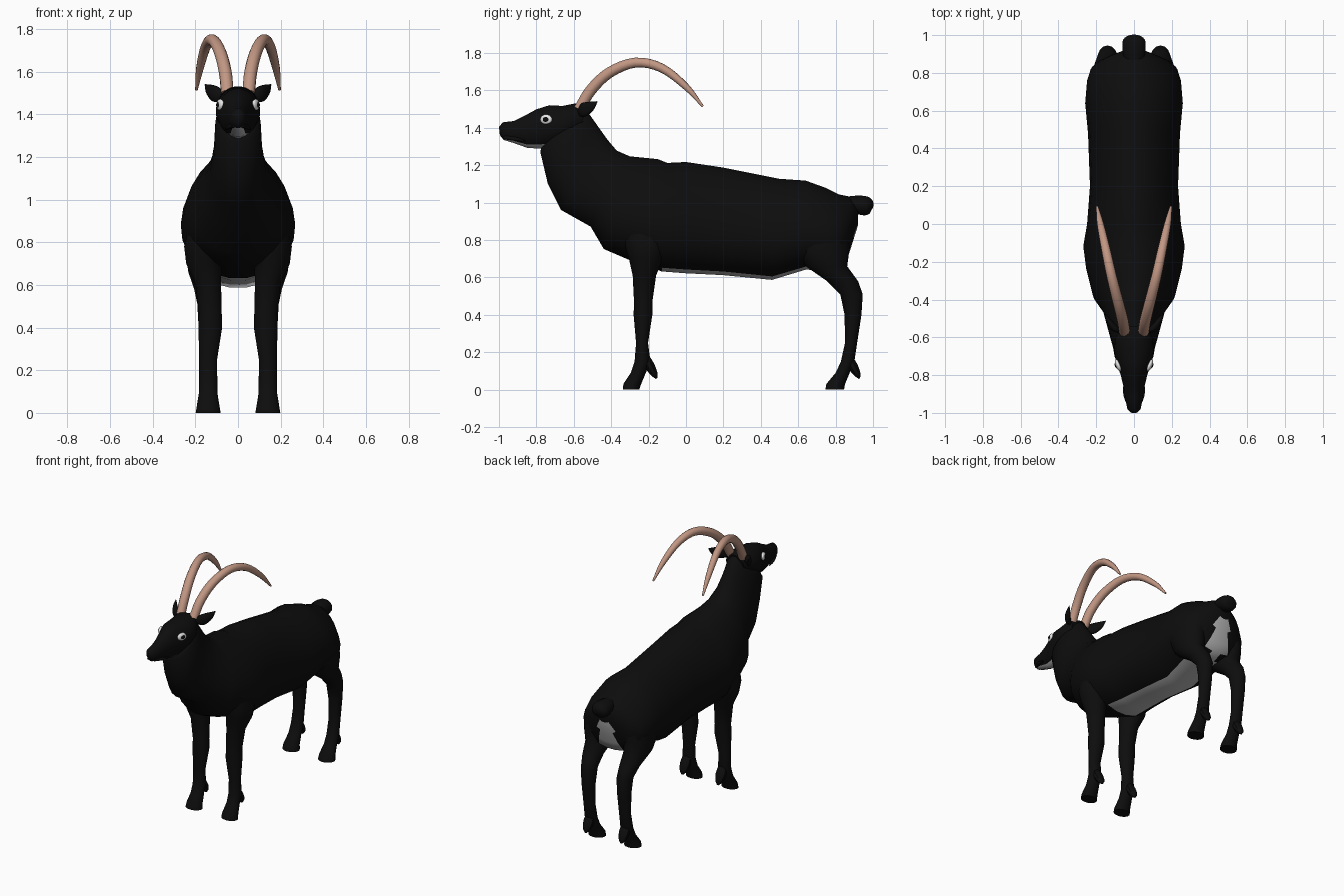
import bpy, bmesh, math
from mathutils import Vector, Matrix

cube = bpy.data.objects.get("Cube")
if cube:
    bpy.data.objects.remove(cube, do_unlink=True)


def material(name, rgb):
    m = bpy.data.materials.new(name)
    m.use_nodes = True
    col = (*rgb, 1)
    m.diffuse_color = col
    m.node_tree.nodes["Principled BSDF"].inputs["Base Color"].default_value = col
    return m


black = material("black_fur", (.004, .004, .004))
pale = material("pale_grey_fur", (.48, .48, .48))
horn = material("horn_tan", (.54, .31, .23))
white = material("eye_white", (.85, .85, .85))


def finish(name, bm, mats, mirror=False, rule=None):
    """Turn a bmesh into a smooth object, optionally mirrored and two-toned."""
    bmesh.ops.recalc_face_normals(bm, faces=bm.faces)
    for f in bm.faces:
        f.smooth = True
        if rule and rule(f.calc_center_median(), f.normal):
            f.material_index = 1
    me = bpy.data.meshes.new(name)
    bm.to_mesh(me)
    bm.free()
    me.set_sharp_from_angle(angle=math.radians(50))
    for m in mats:
        me.materials.append(m)
    ob = bpy.data.objects.new(name, me)
    bpy.context.collection.objects.link(ob)
    if mirror:
        ob.modifiers.new("mirror", 'MIRROR').use_mirror_merge = False
    return ob


def loft(rings):
    """Skin a list of equal-length rings and cap both ends."""
    bm = bmesh.new()
    rows = [[bm.verts.new(p) for p in ring] for ring in rings]
    n = len(rows[0])
    for a, b in zip(rows, rows[1:]):
        for i in range(n):
            j = (i + 1) % n
            bm.faces.new((a[i], a[j], b[j], b[i]))
    bm.faces.new(rows[0])
    bm.faces.new(rows[-1])
    return bm


def oval(center, u, v, n, pear=0):
    """Ring spanned by half axes u and v; pear makes the v end narrower."""
    angles = [math.tau * (i + .5) / n for i in range(n)]
    return [center + u * math.cos(a) * (1 - pear * math.sin(a)) + v * math.sin(a) for a in angles]


def slices(rows, pear, n=24):
    """Rings from rows of top y, top z, bottom y, bottom z, half width."""
    rings = []
    for ty, tz, by, bz, w in rows:
        top, low = Vector((0, ty, tz)), Vector((0, by, bz))
        rings.append(oval((top + low) / 2, Vector((w, 0, 0)), (top - low) / 2, n, pear))
    return rings


def smooth_path(pts, steps):
    """Catmull-Rom resampling of x, y, z, radius points."""
    p = [Vector(q) for q in pts]
    p = [2 * p[0] - p[1]] + p + [2 * p[-1] - p[-2]]
    out = []
    for a, b, c, d in zip(p, p[1:], p[2:], p[3:]):
        for k in range(steps):
            t = k / steps
            out.append(b + (c - a) * t / 2 + (2 * a - 5 * b + 4 * c - d) * t * t / 2
                       + (3 * b - a - 3 * c + d) * t ** 3 / 2)
    return out + [p[-2]]


def tube(pts, flat=1, n=12, steps=4):
    path = smooth_path(pts, steps)
    rings = []
    for i, p in enumerate(path):
        t = (path[min(i + 1, len(path) - 1)] - path[max(i - 1, 0)]).to_3d().normalized()
        u = t.cross(Vector((0, 0, 1))).normalized()
        r = max(p[3], .002)
        rings.append(oval(p.to_3d(), u * r * flat, u.cross(t) * r, n))
    return loft(rings)


# Torso and neck, from rump to skull
body_rows = [
    (.92, .98, .92, .88, .05), (.90, 1.01, .895, .80, .11), (.87, 1.035, .87, .72, .17),
    (.82, 1.045, .84, .66, .22), (.75, 1.08, .77, .635, .245), (.64, 1.12, .64, .64, .255),
    (.50, 1.13, .46, .585, .24), (.20, 1.19, .20, .61, .23), (0, 1.22, 0, .62, .245),
    (-.10, 1.215, -.13, .63, .265), (-.15, 1.235, -.30, .69, .25), (-.30, 1.25, -.44, .75, .215),
    (-.37, 1.28, -.51, .87, .165), (-.42, 1.34, -.67, .96, .13), (-.47, 1.41, -.74, 1.1, .112),
    (-.52, 1.48, -.78, 1.27, .105), (-.56, 1.52, -.77, 1.31, .07)]


def belly(c, n):
    if c.y < -.14 or c.z > .92:
        return False
    if c.y > .78:
        return abs(c.x) < .06 and n.y > 0
    return abs(c.x) < .12 and c.z < .75


finish("torso_and_neck", loft(slices(body_rows, .17)), [black, pale], rule=belly)

# Head with pale lower jaw
head_rows = [
    (-1.0, 1.405, -.995, 1.36, .018), (-.98, 1.43, -.975, 1.335, .036), (-.92, 1.437, -.92, 1.318, .047),
    (-.86, 1.467, -.85, 1.293, .057), (-.80, 1.50, -.79, 1.288, .072), (-.73, 1.522, -.74, 1.292, .095),
    (-.66, 1.518, -.68, 1.31, .105), (-.59, 1.532, -.62, 1.33, .10), (-.54, 1.51, -.56, 1.38, .07)]
finish("head", loft(slices(head_rows, 0)), [black, pale],
       rule=lambda c, n: -.96 < c.y < -.76 and n.z < -.75)

# Mouth corners: thin dark lips over the jaw
finish("lips", tube([(.02, -.97, 1.35, .012), (.045, -.91, 1.34, .01), (.055, -.86, 1.33, .004)]),
       [black], mirror=True)

# Eyes: flattened balls facing outward and a little forward
for name, mat, x, size in (("eyes", white, .083, (.014, .034, .027)),
                           ("pupils", black, .087, (.015, .02, .016))):
    bm = bmesh.new()
    place = Matrix.Translation((x, -.748, 1.445)) @ Matrix.Rotation(math.radians(-22), 4, 'Z')
    bmesh.ops.create_uvsphere(bm, u_segments=16, v_segments=10, radius=1,
                              matrix=place @ Matrix.Diagonal((*size, 1)))
    finish(name, bm, [mat], mirror=True)

# Ears
finish("ears", tube([(.07, -.57, 1.485, .02), (.105, -.55, 1.495, .038),
                     (.135, -.51, 1.515, .028), (.155, -.475, 1.54, .003)], flat=.5),
       [black], mirror=True)

# Long swept-back horns
finish("horns", tube([(.05, -.57, 1.50, .03), (.06, -.51, 1.60, .03), (.085, -.41, 1.695, .029),
                      (.12, -.27, 1.749, .027), (.15, -.13, 1.72, .024),
                      (.178, 0, 1.62, .018), (.195, .09, 1.515, .006)]),
       [horn], mirror=True)

# Tail stub with a rounded end
finish("tail", tube([(0, .76, 1.0, .035), (0, .86, .99, .045), (0, .92, .988, .052),
                     (0, .965, .982, .052), (0, .99, .978, .036), (0, 1.0, .975, .004)], flat=1.2),
       [black])


# Legs: rows of height, front y, back y, centre x, half width
def leg(name, rows):
    rings = [oval(Vector((x, (f + b) / 2, z)), Vector((w, 0, 0)), Vector((0, (b - f) / 2, 0)), 14)
             for z, f, b, x, w in rows]
    finish(name, loft(rings), [black], mirror=True)


leg("front_legs", [
    (.92, -.34, -.10, .15, .07), (.78, -.33, -.10, .16, .095), (.70, -.305, -.125, .16, .085),
    (.61, -.285, -.16, .14, .062), (.47, -.278, -.18, .13, .055), (.40, -.28, -.18, .13, .057),
    (.25, -.267, -.203, .14, .043), (.15, -.275, -.19, .14, .044), (.09, -.295, -.215, .14, .045),
    (.03, -.335, -.24, .14, .055), (0, -.337, -.25, .14, .06)])
leg("hind_legs", [
    (.90, .58, .86, .14, .09), (.76, .58, .875, .155, .095), (.66, .64, .862, .15, .085),
    (.58, .755, .92, .145, .062), (.51, .825, .945, .14, .052), (.40, .848, .938, .14, .046),
    (.25, .85, .915, .14, .042), (.15, .828, .90, .14, .044), (.09, .80, .875, .14, .045),
    (.03, .75, .85, .14, .055), (0, .745, .845, .14, .06)])

# Dewclaws behind each fetlock
for name, y in (("front_dewclaws", 0), ("hind_dewclaws", 1.085)):
    finish(name, tube([(.14, y - .225, .19, .02), (.14, y - .195, .13, .028),
                       (.14, y - .17, .085, .02), (.14, y - .158, .06, .005)], flat=1.3, n=8),
           [black], mirror=True)
